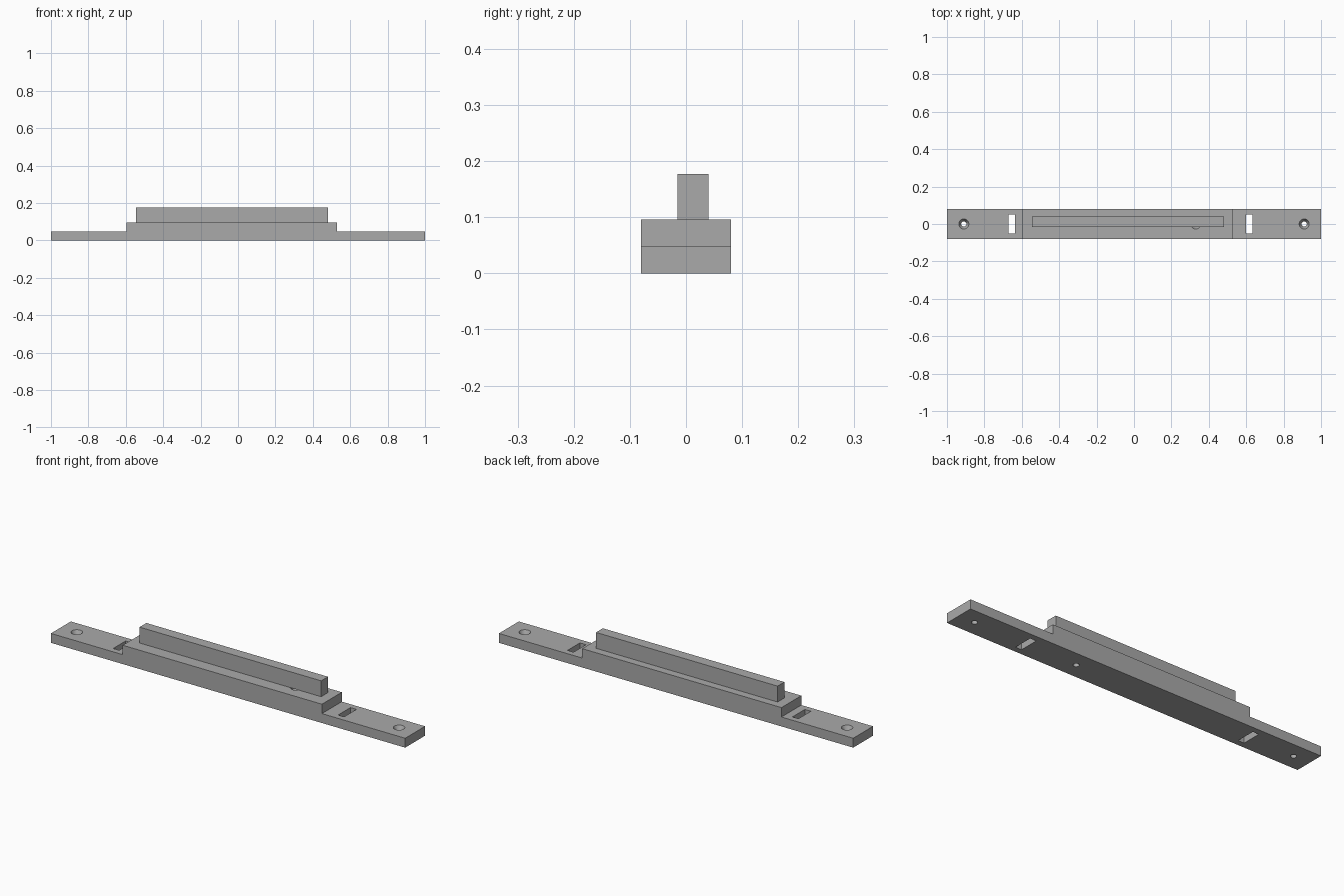
import bpy
import bmesh
import math
from mathutils import Matrix, Vector

cube = bpy.data.objects.get("Cube")
if cube:
    bpy.data.objects.remove(cube, do_unlink=True)

END, HALF_W = 1.0, 0.08
FLANGE_Z, STEP_Z, RAIL_Z = 0.048, 0.096, 0.177

grey = bpy.data.materials.new("plain_grey")
grey.use_nodes = True
colour = (0.4, 0.4, 0.4, 1)
grey.diffuse_color = colour
grey.node_tree.nodes["Principled BSDF"].inputs["Base Color"].default_value = colour


def finish(name, bm):
    bmesh.ops.recalc_face_normals(bm, faces=bm.faces)
    mesh = bpy.data.meshes.new(name)
    bm.to_mesh(mesh)
    bm.free()
    mesh.materials.append(grey)
    obj = bpy.data.objects.new(name, mesh)
    bpy.context.scene.collection.objects.link(obj)
    return obj


def box(name, low, high):
    low, high = Vector(low), Vector(high)
    bm = bmesh.new()
    place = Matrix.Translation((low + high) / 2) @ Matrix.Diagonal((*(high - low), 1))
    bmesh.ops.create_cube(bm, size=1, matrix=place)
    return finish(name, bm)


def screw_cutter(name, x, top):
    # Revolved outline: straight shank, then a flared head
    outline = [(0, -0.05), (0.014, -0.05), (0.014, top - 0.025),
               (0.027, top), (0.027, top + 0.02), (0, top + 0.02)]
    bm = bmesh.new()
    verts = [bm.verts.new((x + r, 0, z)) for r, z in outline]
    edges = [bm.edges.new(pair) for pair in zip(verts, verts[1:])]
    bmesh.ops.spin(bm, geom=verts + edges, cent=(x, 0, 0), axis=(0, 0, 1),
                   angle=math.tau, steps=32)
    bmesh.ops.remove_doubles(bm, verts=bm.verts, dist=1e-5)
    return finish(name, bm)


# Stepped base, extruded from its side profile
profile = [(-END, 0), (END, 0), (END, FLANGE_Z), (0.53, FLANGE_Z), (0.53, STEP_Z),
           (-0.595, STEP_Z), (-0.595, FLANGE_Z), (-END, FLANGE_Z)]
bm = bmesh.new()
face = bm.faces.new([bm.verts.new((x, -HALF_W, z)) for x, z in profile])
side = bmesh.ops.extrude_face_region(bm, geom=[face])["geom"]
bmesh.ops.translate(bm, vec=(0, 2 * HALF_W, 0),
                    verts=[v for v in side if isinstance(v, bmesh.types.BMVert)])
base = finish("stepped_base", bm)

# Strap slots and countersunk screw holes
cutters = [screw_cutter("left_hole_cutter", 0.91, FLANGE_Z),
           screw_cutter("right_hole_cutter", -0.91, FLANGE_Z),
           screw_cutter("middle_hole_cutter", 0.33, STEP_Z)]
for name, x in (("left_slot_cutter", 0.617), ("right_slot_cutter", -0.653)):
    cutters.append(box(name, (x - 0.017, -0.05, -0.05), (x + 0.017, 0.05, 0.2)))
for cutter in cutters:
    cutter.hide_render = True
    cutter.hide_set(True)
    cutter.display_type = 'WIRE'
    cut = base.modifiers.new(cutter.name, 'BOOLEAN')
    cut.operation = 'DIFFERENCE'
    cut.solver = 'EXACT'
    cut.object = cutter

# Upright rail on the raised step
box("top_rail", (-0.545, -0.015, STEP_Z), (0.48, 0.04, RAIL_Z))
